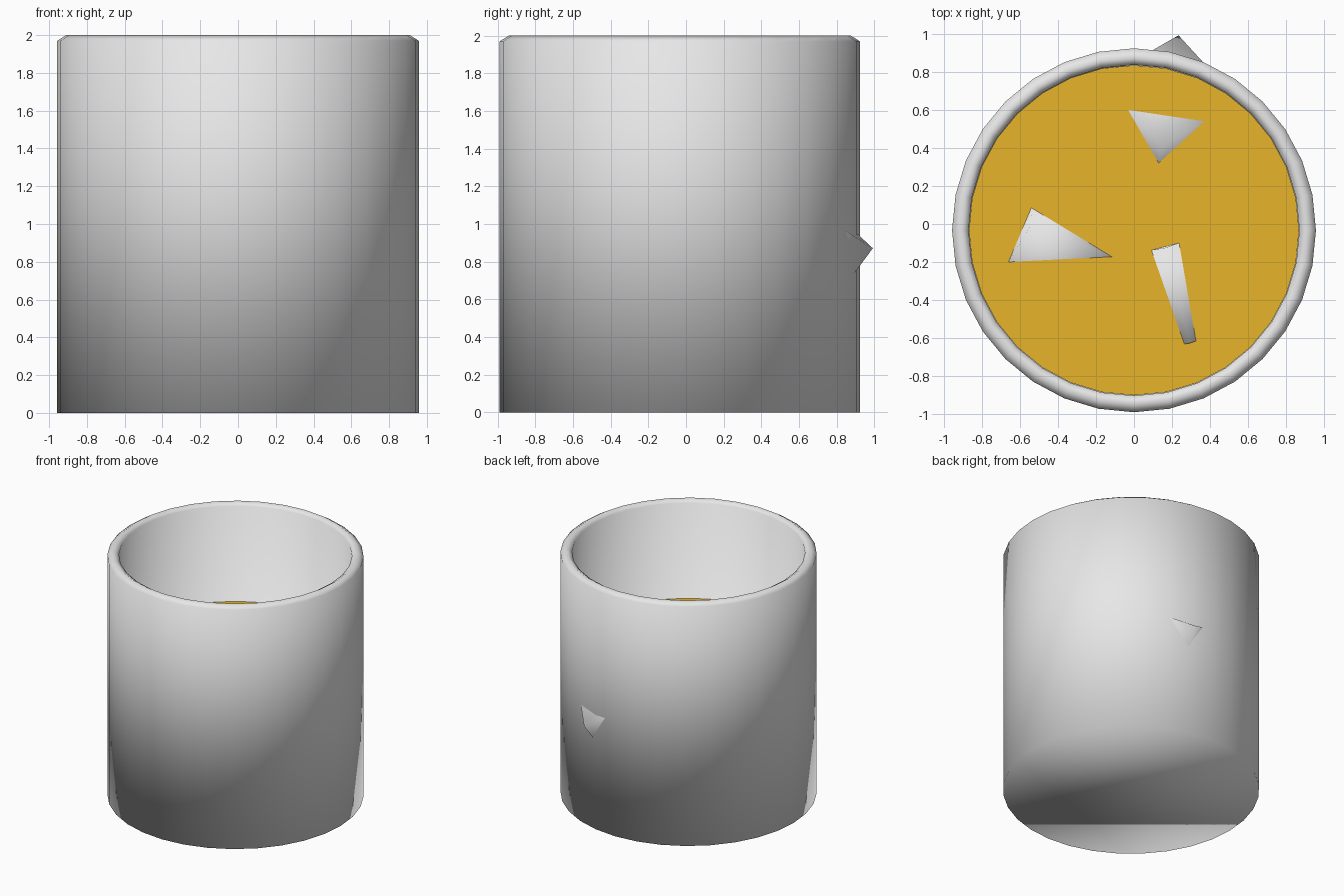
import bpy, bmesh
from math import sin, cos, pi
from mathutils import Vector, Matrix

cube = bpy.data.objects.get("Cube")
if cube:
    bpy.data.objects.remove(cube, do_unlink=True)

SIDES = 32
CENTRE_Y = -0.033
LEVEL = 1.19      # drink surface
ICE = 0.52        # ice cube edge


def material(name, colour):
    mat = bpy.data.materials.new(name)
    mat.use_nodes = True
    mat.diffuse_color = (*colour, 1)
    mat.node_tree.nodes["Principled BSDF"].inputs["Base Color"].default_value = (*colour, 1)
    return mat


def finish(bm, name, mat, smooth):
    bmesh.ops.recalc_face_normals(bm, faces=bm.faces)
    for face in bm.faces:
        face.smooth = smooth
    mesh = bpy.data.meshes.new(name)
    bm.to_mesh(mesh)
    bm.free()
    mesh.materials.append(mat)
    obj = bpy.data.objects.new(name, mesh)
    bpy.context.collection.objects.link(obj)
    return obj


def lathe(name, profile, mat, smooth):
    """Turn (radius, height) points round the cup axis and cap both ends."""
    bm = bmesh.new()
    turns = [2 * pi * i / SIDES for i in range(SIDES)]
    rings = [[bm.verts.new((r * cos(a), r * sin(a) + CENTRE_Y, z)) for a in turns]
             for r, z in profile]
    for low, high in zip(rings, rings[1:]):
        for i in range(SIDES):
            j = (i + 1) % SIDES
            bm.faces.new((low[i], low[j], high[j], high[i]))
    bm.faces.new(rings[0])
    bm.faces.new(rings[-1])
    return finish(bm, name, mat, smooth)


def ice_cube(name, corner, first, second, mat):
    """Cube grown from its top corner along two edges and their normal."""
    a = Vector(first).normalized()
    b = Vector(second)
    b = (b - a * b.dot(a)).normalized()
    c = a.cross(b)
    if c.z > 0:
        c = -c
    bm = bmesh.new()
    bmesh.ops.create_cube(bm, size=ICE)
    axes = Matrix((a, b, c)).transposed().to_4x4()
    middle = Vector(corner) + (a + b + c) * ICE / 2
    bmesh.ops.transform(bm, matrix=Matrix.Translation(middle) @ axes, verts=bm.verts)
    return finish(bm, name, mat, True)


pale_grey = material("pale_grey", (0.8, 0.8, 0.8))
amber = material("amber", (0.85, 0.49, 0.025))

# Cup with a rounded rim
lathe("cup", [(0.957, 0), (0.957, 1.97), (0.91, 2.0), (0.87, 1.975), (0.87, 0.08)],
      pale_grey, True)

# Drink
lathe("drink", [(0.868, 0.085), (0.868, LEVEL)], amber, False)

# Ice: two cubes float corner up, one edge up
ice_cube("ice_back", (0.143, 0.41, LEVEL + 0.121),
         (-0.174, 0.19, -0.121), (0.227, 0.13, -0.121), pale_grey)
ice_cube("ice_right", (-0.536, 0.005, LEVEL + 0.126),
         (-0.004, 0.08, -0.126), (0.416, -0.175, -0.126), pale_grey)
ice_cube("ice_front", (0.165, -0.125, LEVEL + 0.075),
         (0.12, -0.46, -0.04), (0.7, 0.2, -0.72), pale_grey)
